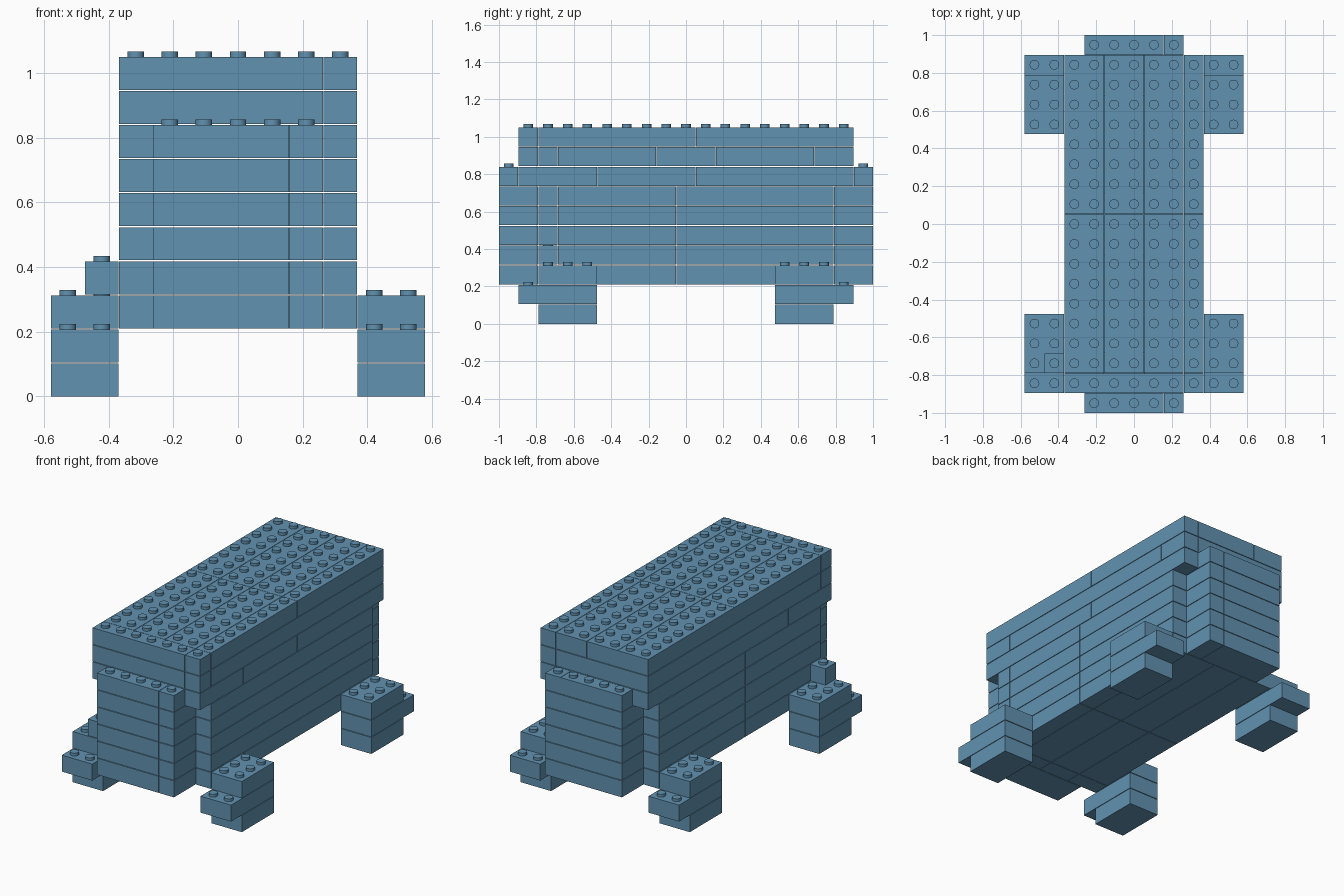
import bpy, bmesh
from mathutils import Matrix, Vector
from math import radians

cube = bpy.data.objects.get("Cube")
if cube:
    bpy.data.objects.remove(cube, do_unlink=True)

U = 2.0024 / 19      # one stud pitch, also one brick height
GAP = 0.0012         # inset on every brick side
STUD_R, STUD_H = 0.0255, 0.017

blue = bpy.data.materials.new("dusty_blue")
blue.use_nodes = True
colour = (0.12, 0.287, 0.436, 1)
blue.diffuse_color = colour
blue.node_tree.nodes["Principled BSDF"].inputs["Base Color"].default_value = colour


def add_brick(bm, x0, x1, y0, y1, layer):
    """One closed brick given in stud units."""
    size = Vector(((x1 - x0) * U - 2 * GAP, (y1 - y0) * U - 2 * GAP, U - 3 * GAP))
    mid = Vector(((x0 + x1) / 2 * U, (y0 + y1) / 2 * U, layer * U + size.z / 2))
    bmesh.ops.create_cube(bm, size=1, matrix=Matrix.Translation(mid) @ Matrix.Diagonal(size.to_4d()))


def add_stud(bm, x, y, layer):
    """A round stud on top of the given layer."""
    z = (layer + 1) * U - 3 * GAP + STUD_H / 2
    bmesh.ops.create_cone(bm, cap_ends=True, segments=20, radius1=STUD_R, radius2=STUD_R,
                          depth=STUD_H, matrix=Matrix.Translation((x * U, y * U, z)))


def courses(bm, xs, ys, layers):
    """A block of bricks cut at the given seams."""
    xs, ys = sorted(xs), sorted(ys)
    for layer in layers:
        for x0, x1 in zip(xs, xs[1:]):
            for y0, y1 in zip(ys, ys[1:]):
                add_brick(bm, x0, x1, y0, y1, layer)


def finish(name, bm):
    mesh = bpy.data.meshes.new(name)
    bm.to_mesh(mesh)
    bm.free()
    mesh.materials.append(blue)
    obj = bpy.data.objects.new(name, mesh)
    bpy.context.collection.objects.link(obj)
    bpy.ops.object.select_all(action='DESELECT')
    obj.select_set(True)
    bpy.context.view_layer.objects.active = obj
    bpy.ops.object.shade_smooth_by_angle(angle=radians(35))


COLUMNS = (-3.5, -1.5, 0.5, 2.5, 3.5)

# Main body walls
bm = bmesh.new()
courses(bm, COLUMNS, (-7.5, -6.5, -0.5, 7.5), range(2, 7))
finish("body", bm)

# Overhanging top courses and the studded roof
bm = bmesh.new()
courses(bm, COLUMNS, (-8.5, -4.5, 0.5, 8.5), [7])
courses(bm, (-3.5, 2.5, 3.5), (-8.5, -7.5, -6.5, -1.5, 1.5, 6.5, 8.5), [8])
finish("upper_courses", bm)

bm = bmesh.new()
courses(bm, (-3.5, 2.5, 3.5), (-8.5, -7.5), [9])
courses(bm, COLUMNS, (-7.5, 0.5, 8.5), [9])
for x in range(-3, 4):
    for y in range(-8, 9):
        add_stud(bm, x, y, 9)
finish("roof", bm)

# Narrow end blocks, front and back
for side, label in ((-1, "front"), (1, "back")):
    bm = bmesh.new()
    courses(bm, (-2.5, 1.5, 2.5), (7.5 * side, 9.5 * side), range(2, 7))
    courses(bm, (-2.5, 1.5, 2.5), (8.5 * side, 9.5 * side), [7])
    for x in range(-2, 3):
        add_stud(bm, x, 9 * side, 7)
    finish(label + "_end_block", bm)

# Four stepped legs with a toe brick pointing outward along the body
for sx, side in ((-1, "right"), (1, "left")):
    for sy, end in ((-1, "front"), (1, "back")):
        bm = bmesh.new()
        xs = (3.5 * sx, 5.5 * sx)
        courses(bm, xs, (4.5 * sy, 7.5 * sy), (0, 2))
        courses(bm, xs, (4.5 * sy, 8.5 * sy), [1])
        for x in (4, 5):
            add_stud(bm, x * sx, 8 * sy, 1)
            for y in (5, 6, 7):
                if (x * sx, y * sy) != (-4, -7):
                    add_stud(bm, x * sx, y * sy, 2)
        finish(f"{end}_{side}_leg", bm)

# Single brick on top of the front right leg
bm = bmesh.new()
add_brick(bm, -4.5, -3.5, -7.5, -6.5, 3)
add_stud(bm, -4, -7, 3)
finish("single_brick", bm)
